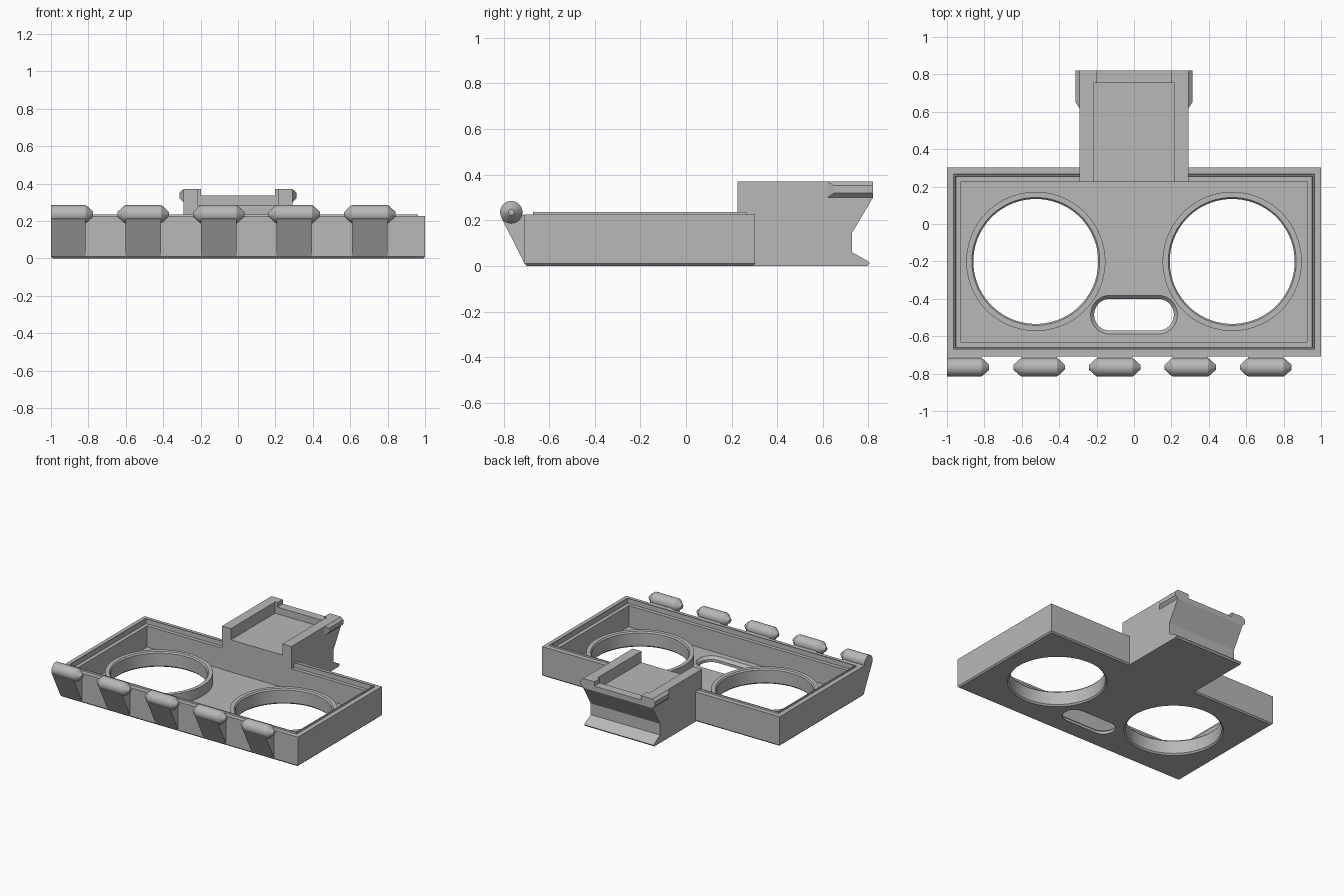
import bpy, bmesh, math

cube = bpy.data.objects.get("Cube")
if cube:
    bpy.data.objects.remove(cube, do_unlink=True)

grey = bpy.data.materials.new("plain grey")
grey.use_nodes = True
grey.diffuse_color = (0.48, 0.48, 0.48, 1)
grey.node_tree.nodes["Principled BSDF"].inputs["Base Color"].default_value = grey.diffuse_color


def loft(name, loops):
    """Bridge equal-length point loops and cap both ends."""
    bm = bmesh.new()
    rows = [[bm.verts.new(p) for p in loop] for loop in loops]
    n = len(rows[0])
    for a, b in zip(rows, rows[1:]):
        for i in range(n):
            j = (i + 1) % n
            bm.faces.new((a[i], a[j], b[j], b[i]))
    bm.faces.new(rows[0])
    bm.faces.new(rows[-1])
    bmesh.ops.recalc_face_normals(bm, faces=bm.faces)
    mesh = bpy.data.meshes.new(name)
    bm.to_mesh(mesh)
    bm.free()
    mesh.materials.append(grey)
    obj = bpy.data.objects.new(name, mesh)
    bpy.context.collection.objects.link(obj)
    return obj


def rect(x0, x1, y0, y1, z):
    return [(x0, y0, z), (x1, y0, z), (x1, y1, z), (x0, y1, z)]


def box(name, x0, x1, y0, y1, z0, z1):
    return loft(name, [rect(x0, x1, y0, y1, z) for z in (z0, z1)])


def stadium(cx, cy, half, r, z, n=64):
    """Horizontal rounded slot outline; half = 0 gives a circle."""
    pts = []
    for i in range(n):
        a = 2 * math.pi * (i + 0.5) / n
        side = half if math.cos(a) > 0 else -half
        pts.append((cx + side + r * math.cos(a), cy + r * math.sin(a), z))
    return pts


def prism_x(name, profile, x0, x1):
    return loft(name, [[(x, y, z) for y, z in profile] for x in (x0, x1)])


def combine(target, tool, operation):
    mod = target.modifiers.new("join", 'BOOLEAN')
    mod.operation, mod.object, mod.solver = operation, tool, 'EXACT'
    bpy.context.view_layer.objects.active = target
    bpy.ops.object.modifier_apply(modifier=mod.name)
    bpy.data.objects.remove(tool, do_unlink=True)


def smooth(obj):
    bpy.ops.object.select_all(action='DESELECT')
    obj.select_set(True)
    bpy.context.view_layer.objects.active = obj
    bpy.ops.object.shade_smooth_by_angle(angle=math.radians(25))


# Tray: stepped wall section (inset, height) swept round the rectangle
section = [(0.01, 0), (0, 0.01), (0, 0.226), (0.036, 0.226), (0.038, 0.236),
           (0.046, 0.236), (0.047, 0.2), (0.075, 0.2), (0.075, 0.04)]
tray = loft("tray", [rect(-1 + d, 1 - d, -0.708 + d, 0.302 - d, z) for d, z in section])

# Raised collars around the two large openings
HOLE_X, HOLE_Y = 0.525, -0.2
for s in (-1, 1):
    collar = loft("collar", [stadium(s * HOLE_X, HOLE_Y, 0, 0.372, z) for z in (0.02, 0.118)])
    combine(tray, collar, 'UNION')
for s in (-1, 1):
    hole = loft("hole", [stadium(s * HOLE_X, HOLE_Y, 0, r, z) for r, z in
                         ((0.355, -0.01), (0.334, 0.011), (0.334, 0.108), (0.343, 0.119), (0.343, 0.15))])
    combine(tray, hole, 'DIFFERENCE')

# Bevelled finger slot in the floor
slot = loft("slot", [stadium(0, -0.485, 0.128, r, z) for r, z in
                     ((0.085, -0.02), (0.085, 0.02), (0.105, 0.041), (0.105, 0.08))])
combine(tray, slot, 'DIFFERENCE')
smooth(tray)

# Rear latch block with a waisted back
latch = prism_x("latch_block", [
    (0.225, 0), (0.795, 0), (0.806, 0.012), (0.8, 0.02), (0.728, 0.06), (0.728, 0.145),
    (0.82, 0.3), (0.82, 0.37), (0.225, 0.37)], -0.292, 0.292)
combine(latch, box("deck_cut", -0.217, 0.217, 0.1, 0.755, 0.285, 0.5), 'DIFFERENCE')
combine(latch, box("back_cut", -0.197, 0.197, 0.7, 0.9, 0.337, 0.5), 'DIFFERENCE')

# Tapered side catches on the latch block
for label, s in (("right", -1), ("left", 1)):
    inner = [(0.62, 0.3), (0.82, 0.3), (0.82, 0.37), (0.62, 0.37)]
    outer = [(0.65, 0.32), (0.82, 0.32), (0.82, 0.352), (0.65, 0.352)]
    loft(label + "_catch", [[(s * x, y, z) for y, z in ring] for x, ring in
                            ((0.28, inner), (0.292, inner), (0.312, outer))])

# Hinge knuckles with pointed pins, each carried by a sloping web
AXIS_Y, AXIS_Z, R = -0.766, 0.236, 0.049


def circle_x(x, r, n=32):
    return [(x, AXIS_Y + r * math.cos(2 * math.pi * i / n),
             AXIS_Z + r * math.sin(2 * math.pi * i / n)) for i in range(n)]


web = [(-0.7, 0.008), (-0.706, 0.008), (-0.81, 0.212), (AXIS_Y, AXIS_Z), (-0.7, 0.222)]
for i in range(5):
    x1 = -0.816 + 0.404 * i
    x0 = max(x1 - 0.19, -1)
    stations = [(x0, R), (x1, R), (x1 + 0.012, 0.041), (x1 + 0.042, 0.013)]
    if i:
        stations = [(x0 - 0.042, 0.013), (x0 - 0.012, 0.041)] + stations
    smooth(loft(f"hinge_knuckle_{i + 1}", [circle_x(x, r) for x, r in stations]))
    prism_x(f"hinge_web_{i + 1}", web, x0, x1)
